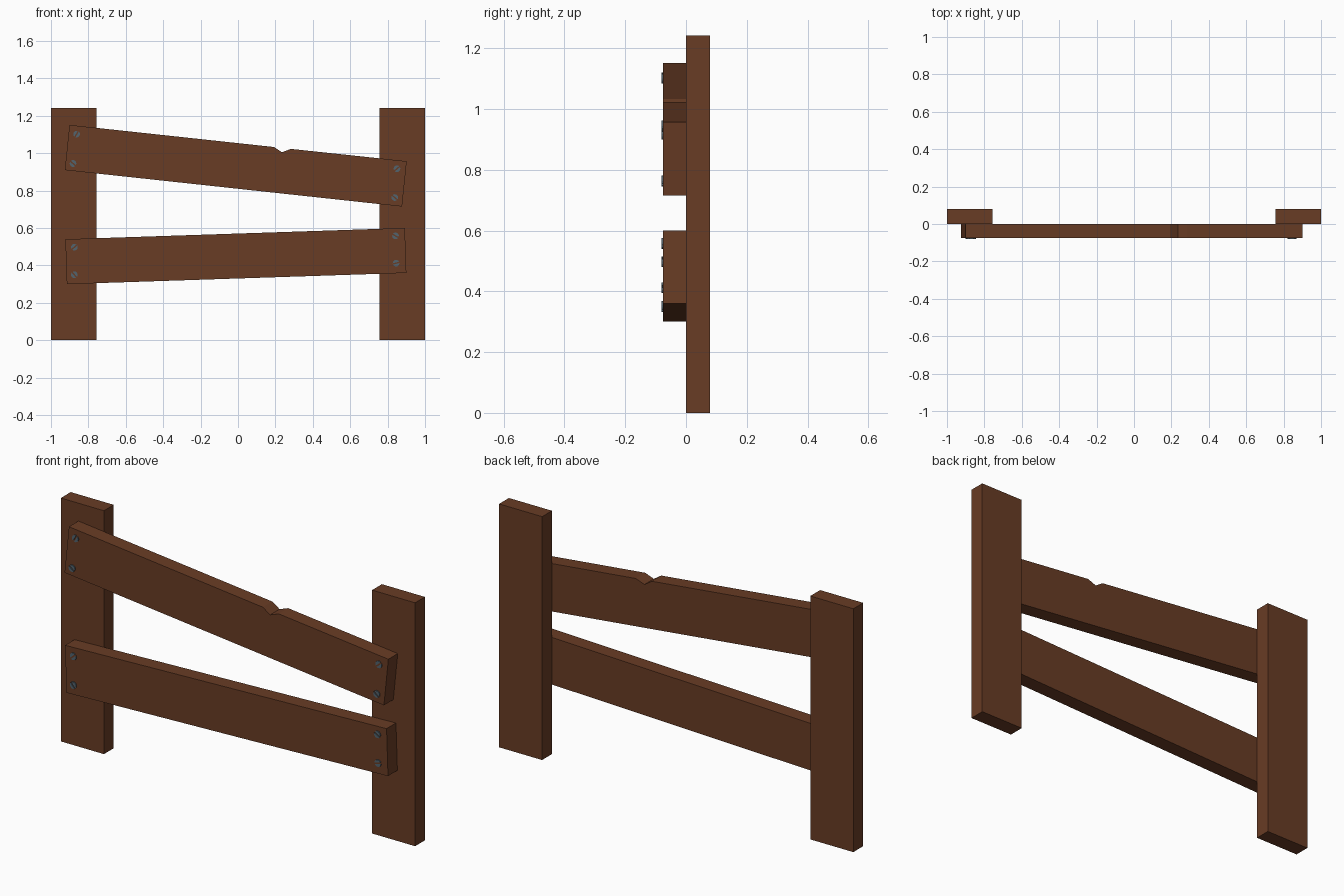
import bpy, bmesh, math

if "Cube" in bpy.data.objects:
    bpy.data.objects.remove(bpy.data.objects["Cube"])


def material(name, rgb):
    m = bpy.data.materials.new(name)
    m.diffuse_color = (*rgb, 1)
    m.use_nodes = True
    m.node_tree.nodes["Principled BSDF"].inputs["Base Color"].default_value = m.diffuse_color
    return m


WOOD = material("brown wood", (0.14, 0.045, 0.018))
STEEL = material("blue grey steel", (0.085, 0.125, 0.155))


def plank(name, outlines, y0, y1, mat):
    """Extrude one or more x-z outlines from y0 back to y1."""
    bm = bmesh.new()
    for pts in outlines:
        face = bm.faces.new([bm.verts.new((x, y0, z)) for x, z in pts])
        new = bmesh.ops.extrude_face_region(bm, geom=[face], use_keep_orig=True)["geom"]
        for v in new:
            if isinstance(v, bmesh.types.BMVert):
                v.co.y = y1
    bmesh.ops.recalc_face_normals(bm, faces=bm.faces)
    me = bpy.data.meshes.new(name)
    bm.to_mesh(me)
    bm.free()
    me.materials.append(mat)
    ob = bpy.data.objects.new(name, me)
    bpy.context.collection.objects.link(ob)
    return ob


def screw(name, x, z, angle):
    """Slotted screw head: two half discs with a gap between."""
    r, gap = 0.018, 0.2
    halves = []
    for side in (0, math.pi):
        arc = [angle + side + gap + (math.pi - 2 * gap) * i / 6 for i in range(7)]
        halves.append([(x + r * math.cos(a), z + r * math.sin(a)) for a in arc])
    plank(name, halves, -0.081, -0.074, STEEL)


# Upright posts
for side, x0, x1 in (("left", -1, -0.757), ("right", 0.757, 1)):
    plank(side + "_post", [[(x0, 0), (x1, 0), (x1, 1.242), (x0, 1.242)]], 0, 0.079, WOOD)

# Crooked rails, the upper one with a chipped notch
plank("upper_rail", [[(-0.926, 0.91), (0.877, 0.715), (0.902, 0.957), (0.283, 1.023),
                      (0.235, 1.005), (0.193, 1.033), (-0.901, 1.151)]], -0.076, 0, WOOD)
plank("lower_rail", [[(-0.915, 0.30), (0.90, 0.36), (0.892, 0.60), (-0.923, 0.54)]],
      -0.076, 0, WOOD)

# Screw heads at the rail ends
for i, (x, z, deg) in enumerate([
        (-0.863, 1.102, 60), (-0.882, 0.945, -40), (0.850, 0.917, 40), (0.838, 0.763, -40),
        (-0.875, 0.497, 40), (-0.875, 0.350, -50), (0.842, 0.558, -30), (0.845, 0.412, 15)]):
    screw(f"screw_{i + 1}", x, z, math.radians(deg))
